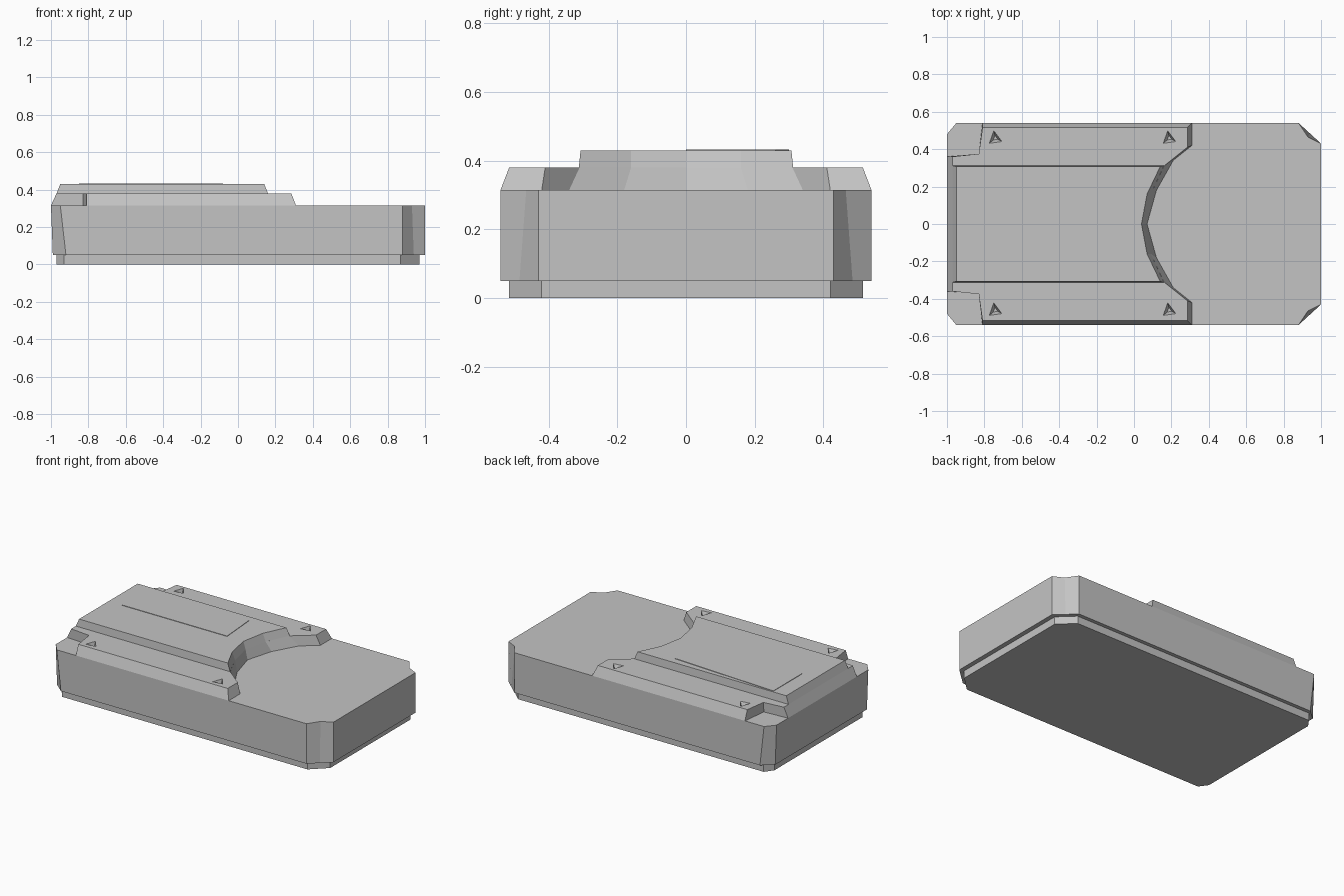
import bpy
import bmesh

cube = bpy.data.objects.get("Cube")
if cube:
    bpy.data.objects.remove(cube, do_unlink=True)

GREY = (0.55, 0.55, 0.55, 1.0)
grey = bpy.data.materials.new("plain grey")
grey.diffuse_color = GREY
grey.use_nodes = True
grey.node_tree.nodes["Principled BSDF"].inputs["Base Color"].default_value = GREY


def mirrored(half):
    """Complete an outline given for +y, running from the -x end to the +x end."""
    return half + [(x, -y) for x, y in reversed(half) if y > 0]


def loft(name, low, z0, high, z1):
    """Solid between two outlines with matching points."""
    bm = bmesh.new()
    a = [bm.verts.new((x, y, z0)) for x, y in low]
    b = [bm.verts.new((x, y, z1)) for x, y in high]
    bm.faces.new(a)
    bm.faces.new(b)
    n = len(a)
    for i in range(n):
        j = (i + 1) % n
        bm.faces.new((a[i], a[j], b[j], b[i]))
    bmesh.ops.recalc_face_normals(bm, faces=bm.faces)
    mesh = bpy.data.meshes.new(name)
    bm.to_mesh(mesh)
    bm.free()
    mesh.materials.append(grey)
    obj = bpy.data.objects.new(name, mesh)
    bpy.context.collection.objects.link(obj)
    return obj


# Recessed foot and main body with cut corners
foot = mirrored([(-0.97, 0.46), (-0.93, 0.515), (0.87, 0.515), (0.97, 0.42)])
loft("foot", foot, 0, foot, 0.05)

body_low = mirrored([(-0.99, 0.48), (-0.92, 0.54), (0.88, 0.54), (0.94, 0.485), (1, 0.43)])
body_high = mirrored([(-1, 0.48), (-0.95, 0.54), (0.88, 0.54), (0.93, 0.465), (1, 0.43)])
loft("body", body_low, 0.05, body_high, 0.315)

# Stepped layer carrying both side rails, with notched rear corners and a scooped front
rail_low = mirrored([(-1, 0.36), (-0.83, 0.37), (-0.81, 0.54), (0.31, 0.54), (0.31, 0.42),
                     (0.21, 0.34), (0.12, 0.18), (0.07, 0)])
rail_high = mirrored([(-0.97, 0.36), (-0.83, 0.375), (-0.81, 0.515), (0.285, 0.515),
                      (0.285, 0.41), (0.16, 0.31), (0.09, 0.16), (0.055, 0)])
rails = loft("side_rails", rail_low, 0.315, rail_high, 0.38)

# Raised centre deck that continues the scoop
deck_low = mirrored([(-0.97, 0.312), (0.16, 0.312), (0.09, 0.16), (0.055, 0)])
deck_high = mirrored([(-0.95, 0.307), (0.14, 0.307), (0.07, 0.16), (0.04, 0)])
loft("centre_deck", deck_low, 0.38, deck_high, 0.43)

# Very thin tapered panel on the deck
panel = [(-0.85, 0), (-0.85, 0.30), (-0.1, 0.26), (-0.08, 0)]
loft("deck_panel", panel, 0.43, panel, 0.433)

# Triangular pits sunk into the rail tops
for px in (-0.74, 0.19):
    for py in (-0.46, 0.46):
        mouth = [(px - 0.035, py - 0.03), (px + 0.035, py - 0.02), (px - 0.01, py + 0.04)]
        floor = [(px + (x - px) * 0.35, py + (y - py) * 0.35) for x, y in mouth]
        cutter = loft("pit_cutter", floor, 0.345, mouth, 0.382)
        cutter.hide_render = True
        mod = rails.modifiers.new("pit", 'BOOLEAN')
        mod.operation = 'DIFFERENCE'
        mod.solver = 'EXACT'
        mod.object = cutter
        bpy.context.view_layer.objects.active = rails
        bpy.ops.object.modifier_apply(modifier=mod.name)
        bpy.data.objects.remove(cutter, do_unlink=True)
